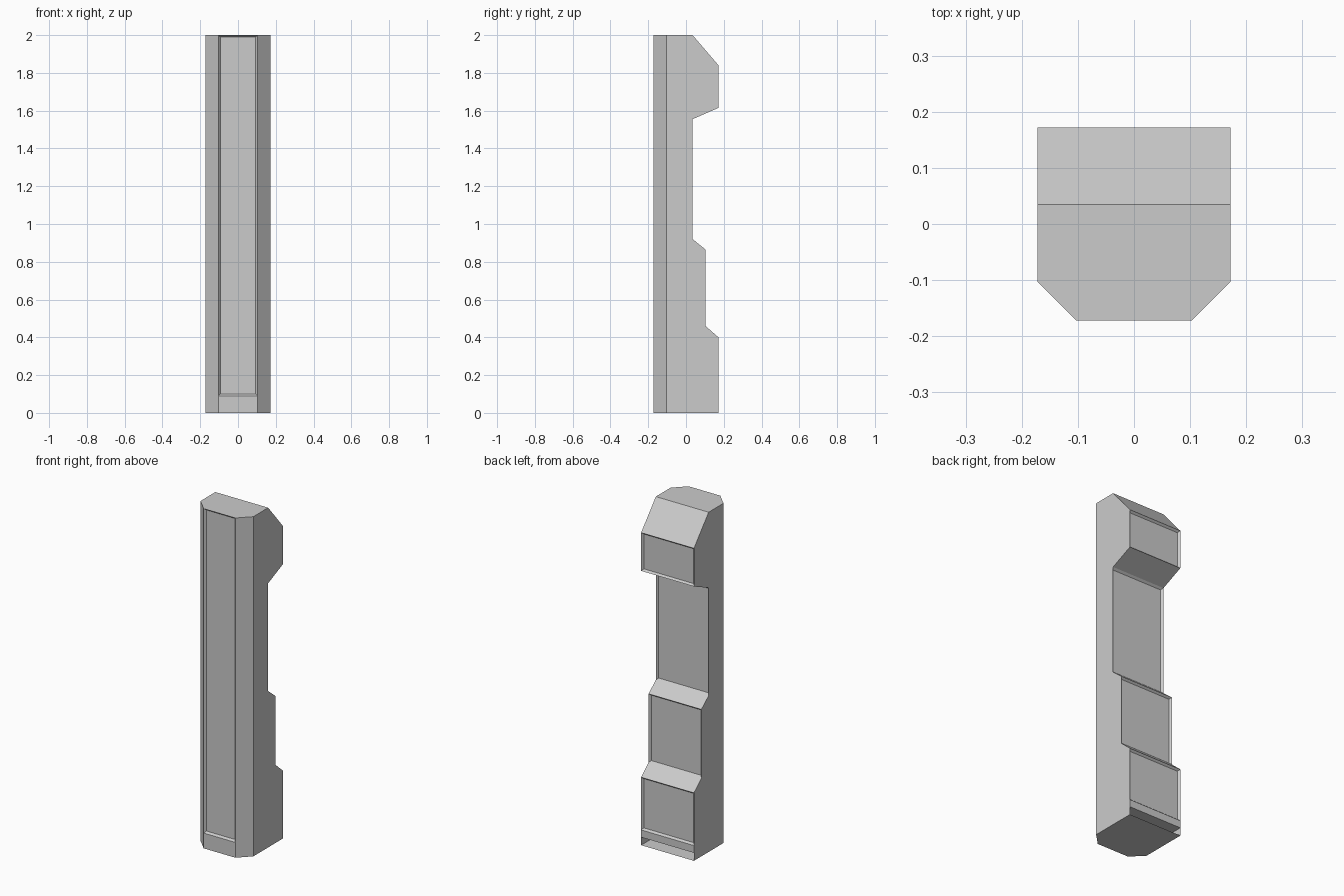
import bpy, bmesh
from mathutils import Vector

cube = bpy.data.objects.get("Cube")
if cube:
    bpy.data.objects.remove(cube, do_unlink=True)

HALF = 0.172      # half width and half depth
CHAMFER = 0.069   # front corner cut
SLOT_TOP = 0.047
PANEL_BASE = 0.09

grey = bpy.data.materials.new("light_grey")
grey.use_nodes = True
colour = (0.6, 0.6, 0.6, 1)
grey.diffuse_color = colour
grey.node_tree.nodes["Principled BSDF"].inputs["Base Color"].default_value = colour


def recess(bm, face, margin, depth):
    """Inset a face and push it into the body."""
    direction = face.normal.copy()
    bmesh.ops.inset_individual(bm, faces=[face], thickness=margin, use_even_offset=True)
    bmesh.ops.translate(bm, verts=face.verts, vec=direction * -depth)


# Stepped side profile (y, z)
profile = [(-HALF, 0), (HALF, 0), (HALF, 0.4), (0.103, 0.46), (0.103, 0.865),
           (0.035, 0.92), (0.035, 1.555), (HALF, 1.615), (HALF, 1.84),
           (0.035, 2), (-HALF, 2)]

bm = bmesh.new()
side = bm.faces.new([bm.verts.new((-HALF, y, z)) for y, z in profile])
extruded = bmesh.ops.extrude_face_region(bm, geom=[side], use_keep_orig=True)
bmesh.ops.translate(bm, vec=(2 * HALF, 0, 0),
                    verts=[g for g in extruded["geom"] if isinstance(g, bmesh.types.BMVert)])
bmesh.ops.recalc_face_normals(bm, faces=bm.faces)

# Chamfered front corners
corners = [e for e in bm.edges
           if all(v.co.y < -HALF + 0.001 for v in e.verts)
           and abs(e.verts[0].co.z - e.verts[1].co.z) > 1]
bmesh.ops.bevel(bm, geom=corners, offset=CHAMFER, segments=1, affect='EDGES')

# Cuts that bound the panels and the base slot
for height in (SLOT_TOP, PANEL_BASE):
    bmesh.ops.bisect_plane(bm, geom=bm.verts[:] + bm.edges[:] + bm.faces[:],
                           plane_co=Vector((0, 0, height)), plane_no=Vector((0, 0, 1)))
bmesh.ops.recalc_face_normals(bm, faces=bm.faces)
bm.normal_update()

# Sunken front and back panels, deep slot at the back of the base
upright = [f for f in bm.faces if abs(f.normal.y) > 0.95]
for face in upright:
    z = face.calc_center_median().z
    if z > PANEL_BASE:
        recess(bm, face, 0.01, 0.012)
    elif z < SLOT_TOP and face.normal.y > 0:
        recess(bm, face, 0.002, 0.24)

mesh = bpy.data.meshes.new("stepped_pillar")
bm.to_mesh(mesh)
bm.free()
mesh.materials.append(grey)
pillar = bpy.data.objects.new("stepped_pillar", mesh)
bpy.context.collection.objects.link(pillar)
